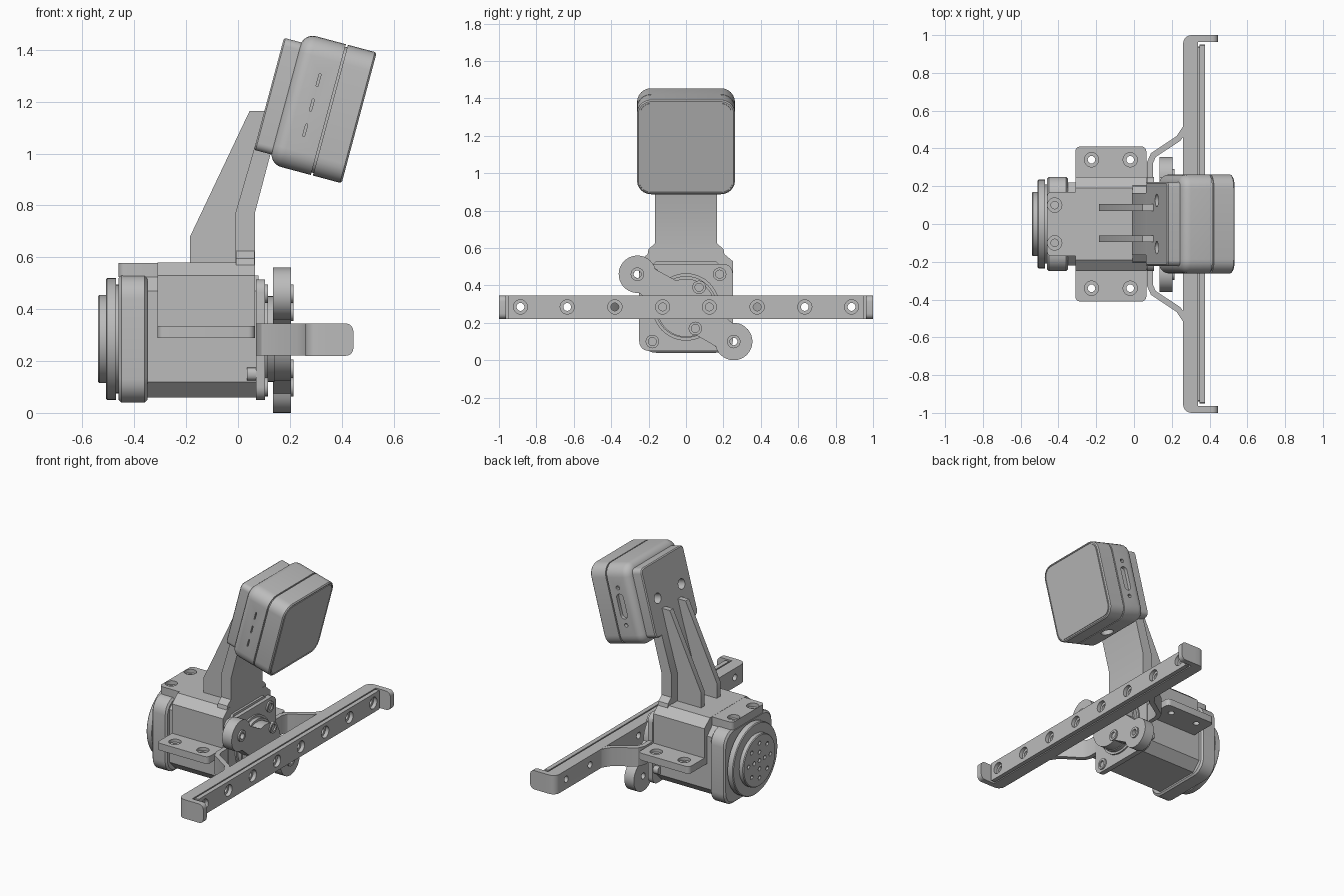
import bpy, bmesh
from math import sin, cos, pi, radians, atan2, hypot
from mathutils import Matrix

cube = bpy.data.objects.get("Cube")
if cube:
    bpy.data.objects.remove(cube, do_unlink=True)

grey = bpy.data.materials.new("plain grey")
grey.use_nodes = True
grey.diffuse_color = (0.5, 0.5, 0.5, 1)
grey.node_tree.nodes["Principled BSDF"].inputs["Base Color"].default_value = (0.5, 0.5, 0.5, 1)

TILT = Matrix.Rotation(radians(15), 4, 'Y')   # camera lean
MID = 0.285                                   # motor axis height
parts = []


def arc(cx, cy, r, a0, a1, n):
    return [(cx + r * cos(radians(a0 + (a1 - a0) * i / n)),
             cy + r * sin(radians(a0 + (a1 - a0) * i / n))) for i in range(n + 1)]


def circle(cx, cy, r, n=32):
    return arc(cx, cy, r, 0, 360, n)[:-1]


def rounded(p0, p1, q0, q1, r, n=6):
    return (arc(p1 - r, q1 - r, r, 0, 90, n) + arc(p0 + r, q1 - r, r, 90, 180, n)
            + arc(p0 + r, q0 + r, r, 180, 270, n) + arc(p1 - r, q0 + r, r, 270, 360, n))


def loft(name, axis, sections, cyclic=False):
    """Skin matching outlines placed along an axis."""
    put = {'x': lambda a, p, q: (a, p, q), 'y': lambda a, p, q: (p, a, q),
           'z': lambda a, p, q: (p, q, a)}[axis]
    bm = bmesh.new()
    rings = [[bm.verts.new(put(a, p, q)) for p, q in pts] for a, pts in sections]
    pairs = list(zip(rings, rings[1:]))
    if cyclic:
        pairs.append((rings[-1], rings[0]))
    else:
        bm.faces.new(rings[0])
        bm.faces.new(rings[-1])
    for r, s in pairs:
        for i in range(len(r)):
            bm.faces.new((r[i - 1], r[i], s[i], s[i - 1]))
    bmesh.ops.recalc_face_normals(bm, faces=bm.faces)
    mesh = bpy.data.meshes.new(name)
    bm.to_mesh(mesh)
    bm.free()
    mesh.materials.append(grey)
    ob = bpy.data.objects.new(name, mesh)
    bpy.context.collection.objects.link(ob)
    parts.append(ob)
    return ob


def prism(name, axis, pts, a0, a1):
    return loft(name, axis, [(a0, pts), (a1, pts)])


def lathe(name, steps, y=0, z=MID, cyclic=False, n=48):
    return loft(name, 'x', [(a, circle(y, z, r, n)) for a, r in steps], cyclic)


def cut(ob, axis, outlines, a0, a1):
    """Remove a set of straight holes from a part."""
    for pts in outlines:
        tool = prism("cutter", axis, pts, a0, a1)
        parts.remove(tool)
        mod = ob.modifiers.new("hole", 'BOOLEAN')
        mod.operation, mod.solver, mod.object = 'DIFFERENCE', 'EXACT', tool
        dg = bpy.context.evaluated_depsgraph_get()
        mesh = bpy.data.meshes.new_from_object(ob.evaluated_get(dg))
        ob.modifiers.clear()
        ob.data = mesh
        bpy.data.objects.remove(tool, do_unlink=True)


def screw(name, x, y, z, r=0.036, h=0.01):
    lathe(name, [(x - 0.01, r), (x + h, r), (x + h, r * 0.6), (x, r * 0.6)], y, z, n=20)


# Motor body, end flanges and output faces
prism("motor_body", 'x', rounded(-0.22, 0.22, 0.06, 0.53, 0.06, 1), -0.36, 0.08)
rear = loft("rear_flange", 'x', [
    (-0.46, rounded(-0.24, 0.24, 0.05, 0.52, 0.09)),
    (-0.45, rounded(-0.25, 0.25, 0.04, 0.53, 0.09)),
    (-0.36, rounded(-0.25, 0.25, 0.04, 0.53, 0.09)),
    (-0.35, rounded(-0.24, 0.24, 0.05, 0.52, 0.09))])
disc = lathe("rear_disc", [(-0.44, 0.21), (-0.47, 0.21), (-0.47, 0.235), (-0.505, 0.235),
                           (-0.51, 0.23), (-0.51, 0.17), (-0.535, 0.17), (-0.54, 0.165)])
cut(disc, 'x', [circle(r * cos(k * 2 * pi / n), MID + r * sin(k * 2 * pi / n), 0.014, 12)
                for r, n in ((0.115, 8), (0.055, 4), (0, 1)) for k in range(n)], -0.6, -0.525)
prism("front_flange", 'x', rounded(-0.25, 0.25, 0.05, 0.515, 0.05), 0.07, 0.105)
lathe("output_hub", [(0.1, 0.18), (0.115, 0.18), (0.115, 0.165), (0.14, 0.165)])
for y in (-0.18, 0.18):
    for z in (0.1, 0.46):
        screw("flange_screw", 0.105, y, z)
    prism("side_lug", 'x', rounded(y * 1.2 - 0.03, y * 1.2 + 0.03, 0.125, 0.175, 0.02, 3), 0.035, 0.08)

# Saddle bracket with rear tab and side ears
prism("saddle_bracket", 'x', [(0.19, 0.58), (0.25, 0.53), (0.25, 0.29),
                              (-0.25, 0.29), (-0.25, 0.53), (-0.19, 0.58)], -0.31, 0.065)
tab = prism("bracket_rear_tab", 'z', rounded(-0.46, -0.28, -0.17, 0.17, 0.025), 0.525, 0.579)
spots = [(-0.42, -0.1), (-0.42, 0.1)]
cut(tab, 'z', [circle(x, y, 0.038, 20) for x, y in spots], 0.555, 0.7)
cut(tab, 'z', [circle(x, y, 0.02, 16) for x, y in spots], 0.5, 0.6)
for s in (-1, 1):
    y0, y1 = sorted((s * 0.2, s * 0.41))
    ear = prism("bracket_ear", 'z', rounded(-0.31, 0.065, y0, y1, 0.025), 0.288, 0.335)
    spots = [(-0.225, s * 0.34), (-0.02, s * 0.34)]
    cut(ear, 'z', [circle(x, y, 0.038, 20) for x, y in spots], 0.315, 0.5)
    cut(ear, 'z', [circle(x, y, 0.02, 16) for x, y in spots], 0.2, 0.4)

# Two-armed horn on the output hub
PADS = [(-0.26, 0.46), (0.255, 0.1)]
outline = []
for y, z in PADS:
    a, d = atan2(z - 0.28, y), hypot(y, z - 0.28)
    half = arc(d, 0, 0.1, -130, 130, 24) + arc(0, 0, 0.155, 35, 145, 14)
    outline += [(p * cos(a) - q * sin(a), 0.28 + p * sin(a) + q * cos(a)) for p, q in half]
horn = prism("output_horn", 'x', outline, 0.135, 0.205)
cut(horn, 'x', [circle(y, z, 0.02, 16) for y, z in PADS], 0.1, 0.3)
for y, z in PADS:
    lathe("horn_bushing", [(0.195, 0.036), (0.215, 0.036), (0.215, 0.02), (0.195, 0.02)], y, z, True, 24)
for y, z in ((0.07, 0.39), (0.05, 0.17)):
    screw("horn_screw", 0.205, y, z)

# Cross bar: back rail, groove core, face strip, end hooks
HOLES = [s * y for s in (-1, 1) for y in (0.125, 0.38, 0.635, 0.885)]
rail = prism("bar_rail", 'z', [(0.338, 1)] + arc(0.305, 0.955, 0.045, 90, 180, 6)
             + arc(0.305, -0.955, 0.045, 180, 270, 6) + [(0.338, -1)], 0.22, 0.345)
core = prism("bar_core", 'x', rounded(-0.94, 0.94, 0.235, 0.33, 0.005, 1), 0.33, 0.35)
strip = prism("bar_face_strip", 'x', rounded(-0.95, 0.95, 0.22, 0.345, 0.004, 1), 0.346, 0.375)
for ob, r in ((rail, 0.021), (core, 0.021), (strip, 0.038)):
    cut(ob, 'x', [circle(y, MID, r, 20) for y in HOLES], 0.2, 0.5)
for s in (-1, 1):
    tip = ([(0.33, 0.22)] + arc(0.415, 0.25, 0.03, -90, 0, 5)
           + arc(0.415, 0.315, 0.03, 0, 90, 5) + [(0.33, 0.345)])
    prism("bar_end_hook", 'y', tip, s * 0.963, s * 1.0)
    # Bent strut from motor to rail
    path = [(0.07, 0.2), (0.07, 0.33), (0.09, 0.375), (0.225, 0.465), (0.265, 0.525), (0.27, 0.58)]
    back = [(0.1, 0.2), (0.1, 0.32), (0.115, 0.355), (0.245, 0.44), (0.295, 0.51), (0.3, 0.58)]
    prism("bar_strut", 'z', [(x, s * y) for x, y in path + back[::-1]], 0.221, 0.344)

# Mast with flared foot and twin ribs
prism("mast", 'y', [(-0.01, 0.57), (-0.01, 0.77), (0.076, 1.066), (0.139, 1.05),
                    (0.065, 0.77), (0.065, 0.57)], -0.165, 0.165)
prism("mast_foot", 'x', [(-0.205, 0.57), (-0.2, 0.595), (-0.165, 0.625),
                         (0.165, 0.625), (0.2, 0.595), (0.205, 0.57)], -0.008, 0.063)
for y in (-0.078, 0.088):
    prism("mast_rib", 'y', [(-0.185, 0.57), (-0.185, 0.68), (0.045, 1.165), (0.11, 1.165),
                            (0.02, 0.77), (0.02, 0.57)], y - 0.018, y + 0.018)

# Mount plate, built upright and then leaned
plate = loft("camera_mount_plate", 'x', [
    (-0.203, rounded(-0.215, 0.215, 1.002, 1.437, 0.025)),
    (-0.197, rounded(-0.222, 0.222, 0.996, 1.443, 0.03)),
    (-0.13, rounded(-0.222, 0.222, 0.996, 1.443, 0.03))])
cut(plate, 'x', [circle(y, 1.223, 0.033, 20) for y in (-0.125, 0.125)], -0.3, -0.15)

# Camera box: rounded back, seam groove, grooved front edge
steps = [(-0.085 - 0.05 * cos(t * pi / 12), 0.05 - 0.05 * sin(t * pi / 12)) for t in range(7)]
steps += [(0.034, 0), (0.034, 0.01), (0.042, 0.01), (0.042, 0), (0.15, 0), (0.157, 0.007),
          (0.157, 0.012), (0.152, 0.012), (0.152, 0.018), (0.157, 0.018)]
box = loft("camera_box", 'x', [(u, rounded(-0.262 + i, 0.262 - i, 0.959 + i, 1.481 - i, 0.075 - i))
                               for u, i in steps])
port = [rounded(-0.055, -0.005, 1.14, 1.3, 0.024)]
port += [circle(-0.03, v, 0.013, 12) for v in (1.1, 1.34)]
cut(box, 'y', port, 0.24, 0.3)
cut(box, 'y', [rounded(-0.036, -0.028, v - 0.025, v + 0.025, 0.003, 2)
               for v in (1.12, 1.22, 1.32)], -0.3, -0.25)
cut(box, 'z', [circle(-0.03, 0, 0.04, 24)], 0.9, 1.0)
for ob in (plate, box):
    ob.data.transform(TILT)

# Smooth rounded faces, keep edges sharp
bpy.ops.object.select_all(action='DESELECT')
for ob in parts:
    ob.select_set(True)
bpy.context.view_layer.objects.active = parts[0]
bpy.ops.object.shade_smooth_by_angle(angle=radians(30))
